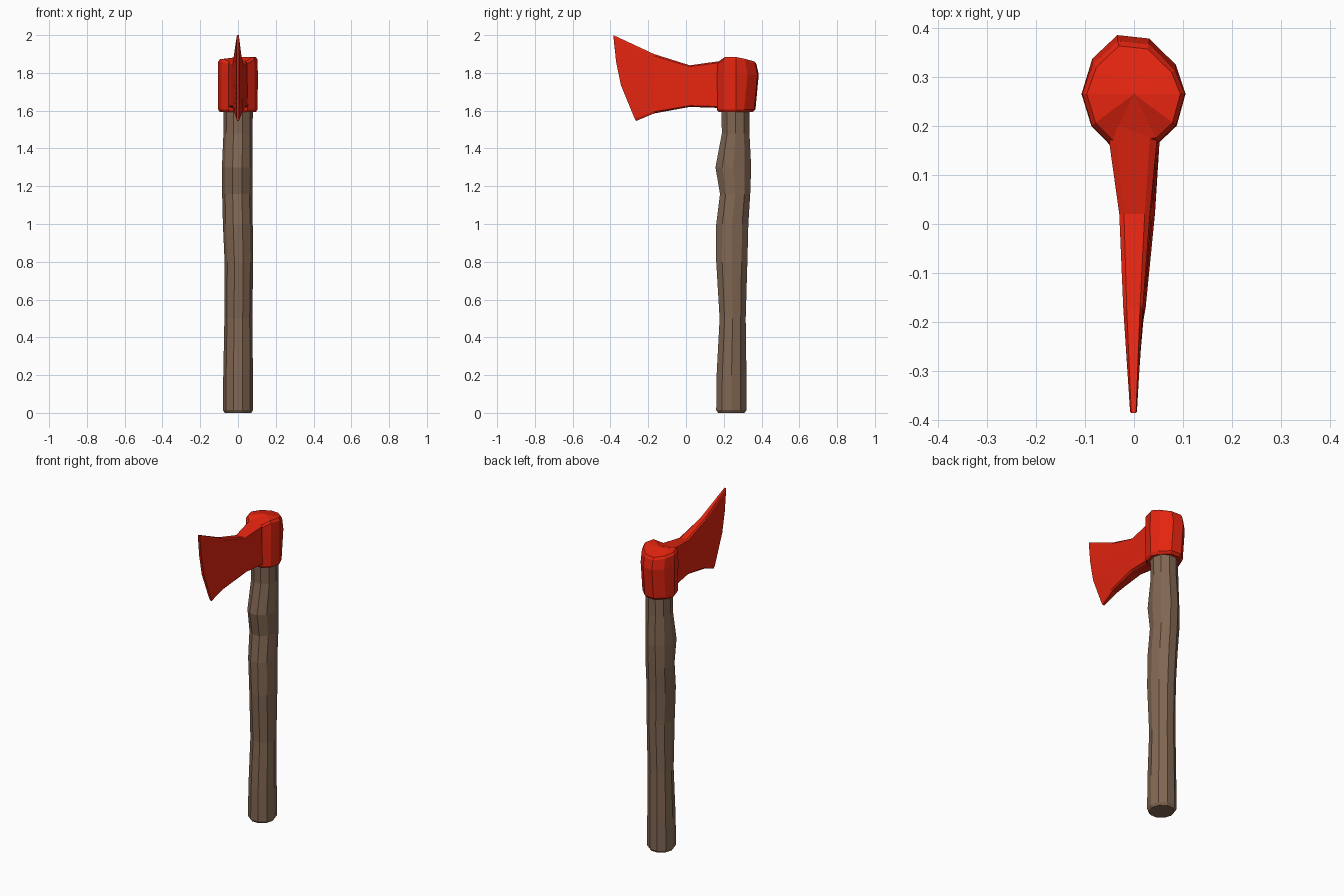
import bpy, bmesh, math

if "Cube" in bpy.data.objects:
    bpy.data.objects.remove(bpy.data.objects["Cube"])

def material(name, col):
    m = bpy.data.materials.new(name)
    m.diffuse_color = (*col, 1)
    m.use_nodes = True
    m.node_tree.nodes["Principled BSDF"].inputs["Base Color"].default_value = m.diffuse_color
    return m

RED = material("red paint", (0.78, 0.018, 0.005))
WOOD = material("brown wood", (0.22, 0.135, 0.085))

def loft(name, rings, mat, top=None):
    """Skin matching rings of points, cap both ends, optional raised centre."""
    bm = bmesh.new()
    rows = [[bm.verts.new(p) for p in r] for r in rings]
    n = len(rows[0])
    for a, b in zip(rows, rows[1:]):
        for i in range(n):
            j = (i + 1) % n
            bm.faces.new((a[i], a[j], b[j], b[i]))
    bm.faces.new(rows[0][::-1])
    if top:
        c = bm.verts.new(top)
        for i in range(n):
            bm.faces.new((rows[-1][i], rows[-1][(i + 1) % n], c))
    else:
        bm.faces.new(rows[-1])
    bmesh.ops.recalc_face_normals(bm, faces=bm.faces[:])
    me = bpy.data.meshes.new(name)
    bm.to_mesh(me)
    bm.free()
    me.materials.append(mat)
    ob = bpy.data.objects.new(name, me)
    bpy.context.collection.objects.link(ob)
    return ob

# Handle: ten-sided crooked shaft; z, x min, x max, y min, y max
stations = [
    (0.00, -.070, .070, .170, .310), (0.015, -.080, .080, .160, .320),
    (0.20, -.078, .079, .162, .320), (0.50, -.072, .076, .178, .316),
    (0.80, -.071, .080, .160, .325), (1.00, -.080, .078, .160, .330),
    (1.16, -.084, .077, .180, .340), (1.30, -.085, .078, .156, .345),
    (1.48, -.077, .077, .190, .336), (1.70, -.076, .080, .185, .335)]
rings = []
for z, x0, x1, y0, y1 in stations:
    ring = []
    for i in range(10):
        a = math.radians(36 * i)
        ring.append(((x0 + x1) / 2 + (x1 - x0) / 2 * math.cos(a),
                     (y0 + y1) / 2 + (y1 - y0) / 2 * math.sin(a) / 0.951, z))
    rings.append(ring)
loft("handle", rings, WOOD)

# Socket: ten-sided collar with small chamfers and a slightly domed top
outline = [(.105, .265), (.085, .325), (.031, .378), (-.034, .385), (-.085, .337),
           (-.107, .265), (-.087, .2), (-.05, .162), (.05, .165), (.087, .2)]
top_z = [1.884, 1.875, 1.862, 1.86, 1.865, 1.872, 1.874, 1.858, 1.862, 1.885]

def collar(scale, dy=0.0, z=None, dz=0.0):
    return [(x * scale, .265 + (y - .265) * scale + dy * (y > .3),
             (top_z[i] + dz) if z is None else z)
            for i, (x, y) in enumerate(outline)]

loft("axe_socket", [collar(.90, -.02, 1.593), collar(.99, -.016, 1.607),
                    collar(1, 0, 1.79), collar(.985, -.01, None, -.014),
                    collar(.90, -.01)], RED, (0, .265, 1.884))

# Blade: columns running from socket to cutting edge
rows = [0, .03, .42, .69, .97, 1]
edge_y = [-.265, -.272, -.345, -.37, -.383, -.385]
# y, z bottom, z top, half width left, half width right (low), right (high)
columns = [(.215, 1.6, 1.868, .05, .052, .05), (.163, 1.615, 1.86, .05, .052, .046),
           (.02, 1.62, 1.84, .030, .043, .032), (-.17, 1.585, 1.90, .022, .024, .018),
           (None, 1.545, 2.0, .008, .006, .006)]
rings = []
for y, z0, z1, wl, w0, w1 in columns:
    left, right = [], []
    for k, t in enumerate(rows):
        inset = 0.68 if k in (0, 5) else 1
        z = z0 + (z1 - z0) * t
        yy = edge_y[k] if y is None else y
        left.append((-wl * inset, yy, z))
        right.append(((w0 + (w1 - w0) * t) * inset, yy, z))
    rings.append(left + right[::-1])
loft("axe_blade", rings, RED)
